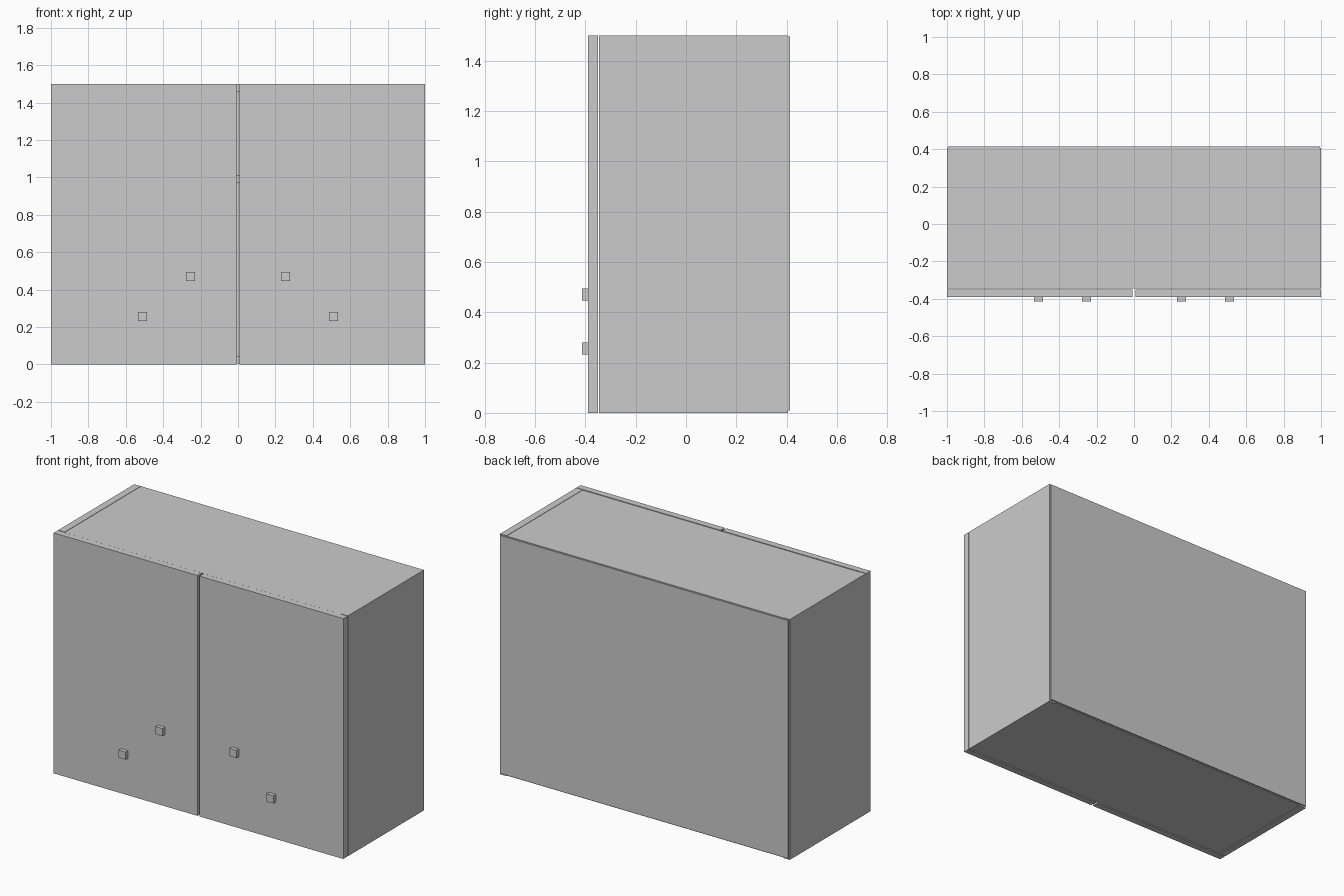
import bpy
import bmesh
from mathutils import Vector

cube = bpy.data.objects.get("Cube")
if cube:
    bpy.data.objects.remove(cube, do_unlink=True)

grey = bpy.data.materials.new("light_grey")
grey.use_nodes = True
colour = (0.6, 0.6, 0.6, 1)
grey.diffuse_color = colour
grey.node_tree.nodes["Principled BSDF"].inputs["Base Color"].default_value = colour


def box(name, x, y, z):
    """Box spanning the given (min, max) range on each axis."""
    bm = bmesh.new()
    bmesh.ops.create_cube(bm, size=1)
    size = Vector((x[1] - x[0], y[1] - y[0], z[1] - z[0]))
    centre = Vector((sum(x), sum(y), sum(z))) / 2
    bmesh.ops.scale(bm, vec=size, verts=bm.verts)
    bmesh.ops.translate(bm, vec=centre, verts=bm.verts)
    mesh = bpy.data.meshes.new(name)
    bm.to_mesh(mesh)
    bm.free()
    mesh.materials.append(grey)
    obj = bpy.data.objects.new(name, mesh)
    bpy.context.collection.objects.link(obj)
    return obj


HEIGHT = 1.5
BOARD = 0.045
INNER = 1 - BOARD
FRONT, BACK = -0.345, 0.405
depth = (FRONT, BACK)

# Carcass boards
box("top_panel", (-INNER, INNER), depth, (HEIGHT - BOARD, HEIGHT - 0.002))
box("bottom_panel", (-INNER, INNER), depth, (0.004, BOARD))
box("shelf", (-INNER, INNER), (FRONT + 0.03, BACK), (0.97, 1.01))
box("back_panel", (-0.995, 0.995), (BACK, 0.414), (0.01, HEIGHT - 0.005))

# Sides, doors and square knobs, mirrored across the centre
for label, s in (("left", 1), ("right", -1)):
    def span(a, b):
        return tuple(sorted((s * a, s * b)))

    box(label + "_side", span(INNER, 1), depth, (0, HEIGHT))
    box(label + "_door", span(0.007, 1), (-0.39, -0.349), (0, HEIGHT))
    for place, x, z in (("inner", 0.255, 0.47), ("outer", 0.51, 0.255)):
        box(f"{label}_{place}_knob", span(x - 0.024, x + 0.024),
            (-0.414, -0.388), (z - 0.024, z + 0.024))
